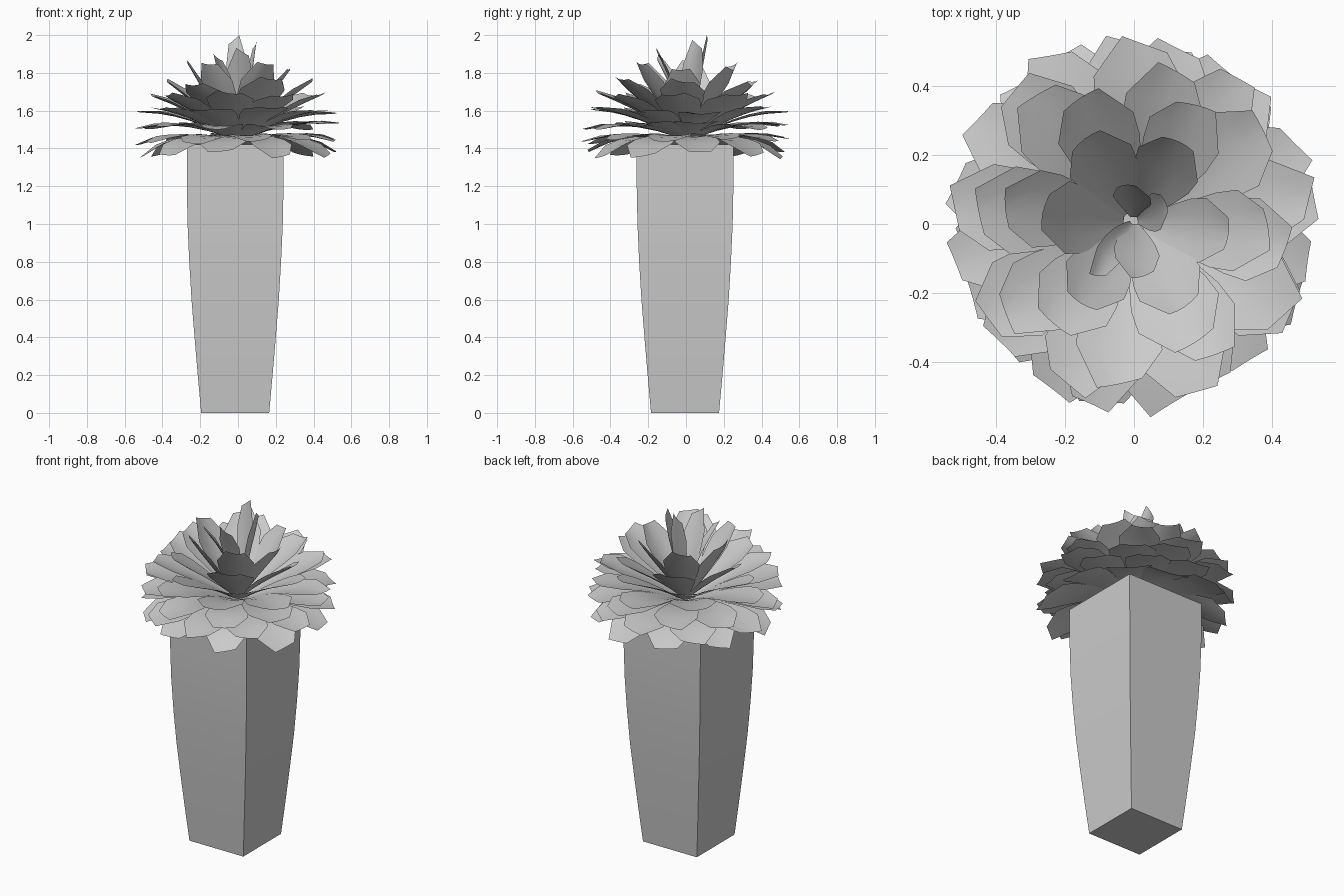
import bpy
import bmesh
import math
import random
from mathutils import Vector

random.seed(11)
if "Cube" in bpy.data.objects:
    bpy.data.objects.remove(bpy.data.objects["Cube"])

grey = bpy.data.materials.new("plain grey")
grey.use_nodes = True
colour = (0.6, 0.6, 0.6, 1)
grey.diffuse_color = colour
grey.node_tree.nodes["Principled BSDF"].inputs["Base Color"].default_value = colour


def finish(bm, name, location):
    mesh = bpy.data.meshes.new(name)
    bm.to_mesh(mesh)
    bm.free()
    mesh.materials.append(grey)
    obj = bpy.data.objects.new(name, mesh)
    obj.location = location
    bpy.context.collection.objects.link(obj)
    bpy.ops.object.select_all(action="DESELECT")
    obj.select_set(True)
    bpy.context.view_layer.objects.active = obj
    bpy.ops.object.shade_smooth_by_angle(angle=math.radians(40))
    return obj


# Square vase with gently swelling sides
bm = bmesh.new()
profile = [(0, .18), (.2, .198), (.4, .215), (.6, .231), (.8, .243),
           (1, .252), (1.2, .256), (1.42, .256)]
rings = [[bm.verts.new((sx * h, sy * h, z))
          for sx, sy in ((-1, -1), (1, -1), (1, 1), (-1, 1))]
         for z, h in profile]
for low, high in zip(rings, rings[1:]):
    for i in range(4):
        j = (i + 1) % 4
        bm.faces.new((low[i], low[j], high[j], high[i]))
bm.faces.new(rings[0][::-1])
bm.faces.new(rings[-1])
finish(bm, "vase", (-.015, -.005, 0))


# Petal: sheet swept along an arched curve, straight sides and a clipped tip
OUTLINE = [(0, .2), (.2, .46), (.4, .72), (.58, .92), (.76, 1), (1, .5)]


def add_petal(bm, azimuth, base, control, tip, width, cup, skew):
    out = Vector((math.cos(azimuth), math.sin(azimuth), 0))
    side = Vector((-out.y, out.x, 0))
    up = Vector((0, 0, 1))
    rows = []
    for t, w in OUTLINE:
        r, z = (1 - t) ** 2 * base + 2 * t * (1 - t) * control + t * t * tip
        slope = 2 * (1 - t) * (control - base) + 2 * t * (tip - control)
        slope.normalize()
        normal = up * slope.x - out * slope.y
        along = out * slope.x + up * slope.y
        centre = out * r + up * z
        rows.append([bm.verts.new(centre + side * (s * w * width / 2 + skew * t ** 3)
                                  - along * (skew * s * t ** 3 * .8)
                                  + normal * (cup * w * (s * s - .35)))
                     for s in (-1, -.5, 0, .5, 1)])
    for a, b in zip(rows, rows[1:]):
        for i in range(4):
            bm.faces.new((a[i], b[i], b[i + 1], a[i + 1]))


# Whorls: name, count, start angle, base, control, tip (radius, height), width, cup
WHORLS = [
    ("drooping_petals", 10, 8, (.06, 1.45), (.34, 1.5), (.515, 1.365), .25, .008),
    ("lowest_petals", 10, 26, (.05, 1.45), (.34, 1.5), (.53, 1.435), .25, .01),
    ("lower_petals", 10, 8, (.05, 1.46), (.33, 1.56), (.53, 1.515), .25, .012),
    ("spreading_petals", 9, 10, (.05, 1.46), (.31, 1.6), (.51, 1.6), .25, .015),
    ("middle_petals", 8, -9, (.04, 1.46), (.26, 1.62), (.46, 1.68), .25, .02),
    ("upper_petals", 6, -6, (.03, 1.47), (.21, 1.64), (.385, 1.755), .25, .022),
    ("inner_petals", 6, -4, (.03, 1.48), (.14, 1.65), (.275, 1.83), .21, .02),
]
for name, count, start, base, control, tip, width, cup in WHORLS:
    bm = bmesh.new()
    for i in range(count):
        azimuth = math.radians(start + 360 * i / count + random.uniform(-4, 4))
        end = Vector(tip) + Vector((random.uniform(-.015, .015), random.uniform(-.02, .02)))
        add_petal(bm, azimuth, Vector(base), Vector(control), end,
                  width * random.uniform(.9, 1.05), cup, random.uniform(-.035, .035))
    finish(bm, name, (0, .005, 0))

# Four loose upright petals in the heart: angle, tip radius, tip height, width
bm = bmesh.new()
for degrees, radius, height, width in ((85, .1, 1.975, .11), (12, .1, 1.95, .11),
                                       (-92, .16, 1.91, .13), (-133, .19, 1.88, .08)):
    add_petal(bm, math.radians(degrees), Vector((.01, 1.48)), Vector((.05, 1.7)),
              Vector((radius, height)), width, .012, .03)
finish(bm, "heart_petals", (0, .01, 0))
